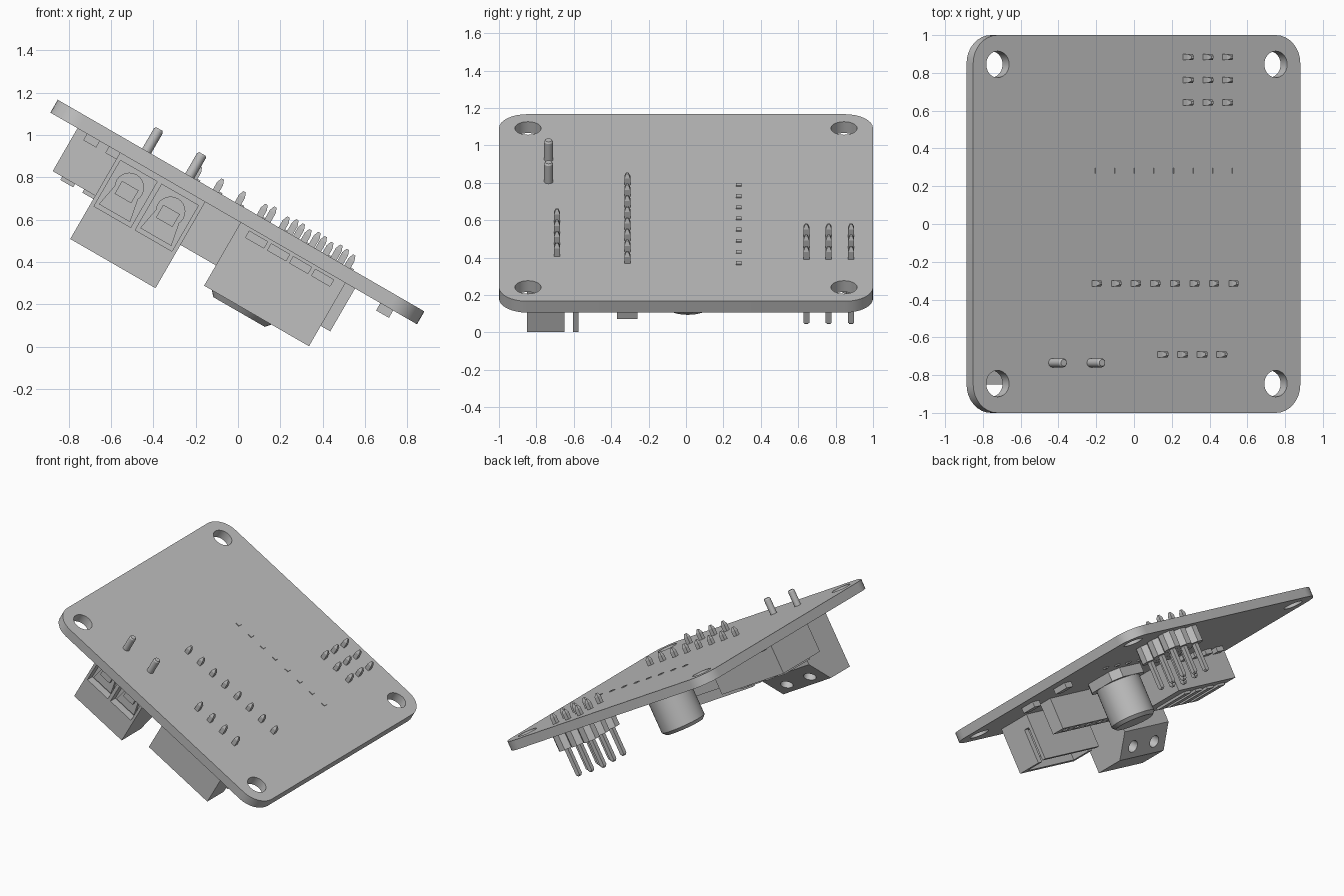
import bpy, bmesh, math
from mathutils import Matrix, Vector

cube = bpy.data.objects.get("Cube")
if cube:
    bpy.data.objects.remove(cube)

# Everything is built flat, component side down, then tilted as one assembly
TILT = Matrix.Translation((0.0145, 0, 0.6665)) @ Matrix.Rotation(math.radians(30), 4, 'Y')
PITCH = 0.12
UNDER = -0.07  # underside of the board

grey = bpy.data.materials.new("plain_grey")
grey.use_nodes = True
grey.diffuse_color = (0.52, 0.52, 0.52, 1)
grey.node_tree.nodes["Principled BSDF"].inputs["Base Color"].default_value = (0.52, 0.52, 0.52, 1)


def finish(name, bm):
    bmesh.ops.recalc_face_normals(bm, faces=bm.faces)
    mesh = bpy.data.meshes.new(name)
    bm.to_mesh(mesh)
    bm.free()
    mesh.materials.append(grey)
    obj = bpy.data.objects.new(name, mesh)
    bpy.context.collection.objects.link(obj)
    obj.matrix_world = TILT
    return obj


def add_box(bm, x, y, z):
    lo, hi = Vector((x[0], y[0], z[0])), Vector((x[1], y[1], z[1]))
    mat = Matrix.Translation((lo + hi) / 2) @ Matrix.Diagonal((*(hi - lo), 1))
    bmesh.ops.create_cube(bm, size=1, matrix=mat)


def boxes(name, items):
    bm = bmesh.new()
    for item in items:
        add_box(bm, *item)
    return finish(name, bm)


def add_prism(bm, points, step):
    face = bm.faces.new([bm.verts.new(p) for p in points])
    out = bmesh.ops.extrude_face_region(bm, geom=[face])
    bmesh.ops.translate(bm, vec=step, verts=[g for g in out["geom"] if isinstance(g, bmesh.types.BMVert)])


def add_cylinder(bm, centre, radius, depth, rot=Matrix(), sides=32, radius2=None):
    bmesh.ops.create_cone(bm, cap_ends=True, segments=sides, radius1=radius,
                          radius2=radius if radius2 is None else radius2,
                          depth=depth, matrix=Matrix.Translation(centre) @ rot)


def carve(obj, cutter):
    cutter.hide_render = True
    mod = obj.modifiers.new("cut", 'BOOLEAN')
    mod.operation, mod.object, mod.solver = 'DIFFERENCE', cutter, 'EXACT'
    bpy.context.view_layer.update()
    mesh = bpy.data.meshes.new_from_object(obj.evaluated_get(bpy.context.evaluated_depsgraph_get()))
    obj.modifiers.clear()
    obj.data = mesh
    bpy.data.objects.remove(cutter)


def smooth(obj):
    bpy.ops.object.select_all(action='DESELECT')
    obj.select_set(True)
    bpy.context.view_layer.objects.active = obj
    bpy.ops.object.shade_smooth_by_angle(angle=math.radians(30))


def pins(name, spots, low, high, half=0.016, taper=0.4):
    # Square pins whose ends narrow above and below the board
    bm = bmesh.new()
    for x, y in spots:
        add_box(bm, (x - half, x + half), (y - half, y + half), (low, high - 0.025))
        rot = Matrix.Rotation(math.pi / 4, 4, 'Z')
        add_cylinder(bm, (x, y, high - 0.0125), half * 1.414, 0.025, rot, 4, half * 1.414 * taper)
    return finish(name, bm)


# Board with rounded corners and four mounting holes
bm = bmesh.new()
outline = []
for k, (sx, sy) in enumerate([(1, 1), (-1, 1), (-1, -1), (1, -1)]):
    for i in range(9):
        a = math.pi / 2 * (k + i / 8)
        outline.append((sx * 0.85 + 0.15 * math.cos(a), sy * 0.85 + 0.15 * math.sin(a), UNDER))
add_prism(bm, outline, (0, 0, 0.07))
board = finish("board", bm)
bm = bmesh.new()
for sx in (-1, 1):
    for sy in (-1, 1):
        add_cylinder(bm, (sx * 0.85, sy * 0.845, -0.035), 0.07, 0.3)
carve(board, finish("hole_cutter", bm))
smooth(board)

# Two-way screw terminal: body profile, wire entries, screw holes
TERMS = (-0.5, -0.275)
bm = bmesh.new()
profile = [(-0.85, UNDER), (-0.85, -0.54), (-0.62, -0.54), (-0.47, -0.38), (-0.47, UNDER)]
add_prism(bm, [(-0.62, y, z) for y, z in profile], (0.465, 0, 0))
terminal = finish("screw_terminal", bm)
bm = bmesh.new()
for x in TERMS:
    add_box(bm, (x - 0.1, x + 0.1), (-0.9, -0.79), (-0.35, -0.1))
    slope = Matrix.Rotation(math.radians(45), 4, 'X')
    add_cylinder(bm, (x, -0.56, -0.475), 0.045, 0.14, slope, 20)
carve(terminal, finish("terminal_cutter", bm))
smooth(terminal)

# Clamp plates inside the wire entries
bm = bmesh.new()
for x in TERMS:
    add_cylinder(bm, (x, -0.8, -0.19), 0.07, 0.03, Matrix.Rotation(math.pi / 2, 4, 'X'), 24)
    wedge = [(-0.06, -0.2), (0.06, -0.2), (0.085, -0.33), (-0.085, -0.33)]
    add_prism(bm, [(x + px, -0.81, pz) for px, pz in wedge], (0, 0.03, 0))
    add_box(bm, (x - 0.045, x + 0.045), (-0.835, -0.79), (-0.25, -0.18))
finish("terminal_clamps", bm)

# Round terminal legs through the board
bm = bmesh.new()
for x in (-0.515, -0.28):
    add_cylinder(bm, (x, -0.735, 0.025), 0.024, 0.17, sides=20)
    add_cylinder(bm, (x, -0.735, 0.115), 0.024, 0.01, sides=20, radius2=0.018)
smooth(finish("terminal_legs", bm))

# Four-way plug header: open shell with slotted end walls
A, B, LOW = 0.038, 0.61, -0.415
PLUG = [0.144 + PITCH * i for i in range(4)]
shell = boxes("plug_shell", [((A, B), (-0.85, -0.575), (LOW, UNDER))])
cuts = [((A + 0.04, B - 0.04), (-0.81, -0.605), (LOW - 0.1, -0.16)),
        ((A - 0.1, B + 0.1), (-0.65, -0.605), (LOW - 0.1, -0.16))]
cuts += [((x - 0.05, x + 0.05), (-0.9, -0.82), (-0.12, -0.085)) for x in PLUG]
for n, cut in enumerate(cuts):
    carve(shell, boxes("shell_cutter", [cut]))
pins("plug_pins", [(x, -0.69) for x in PLUG], -0.36, 0.075)

# Eight-way socket strip with contact slots
SOCKET = [-0.257 + 0.1195 * i for i in range(8)]
strip = boxes("socket_strip", [((-0.335, 0.662), (-0.37, -0.26), (-0.304, UNDER))])
carve(strip, boxes("socket_cutter", [((x - 0.025, x + 0.025), (-0.34, -0.29), (-0.4, -0.2)) for x in SOCKET]))
pins("socket_pins", [(x, -0.314) for x in SOCKET], -0.08, 0.065)

# Row of eight nearly flush pin ends
boxes("flush_pins", [((x - 0.015, x + 0.015), (0.267, 0.297), (-0.08, 0.006))
                     for x in [-0.24 + 0.1195 * i for i in range(8)]])

# Three-by-three pin header with notched plastic cells
GRID = [(0.3 + PITCH * i, 0.643 + PITCH * j) for i in range(3) for j in range(3)]
bm = bmesh.new()
for x, y in GRID:
    add_cylinder(bm, (x, y, -0.13), 0.064, 0.12, Matrix.Rotation(math.pi / 8, 4, 'Z'), 8)
finish("header_plastic", bm)
pins("header_pins", GRID, -0.39, 0.073)
bm = bmesh.new()
for x, y in GRID:
    add_cylinder(bm, (x, y, -0.395), 0.012, 0.015, Matrix.Rotation(math.pi / 4, 4, 'Z'), 4, 0.022)
finish("header_pin_tips", bm)

# Round capacitor on a chamfered square base
bm = bmesh.new()
c, d = 0.17, 0.11
ring = [(c, d), (d, c), (-d, c), (-c, d), (-c, -d), (-d, -c), (d, -c), (c, -d)]
add_prism(bm, [(0.243 + x, 0.01 + y, -0.14) for x, y in ring], (0, 0, 0.07))
finish("capacitor_base", bm)
bm = bmesh.new()
add_cylinder(bm, (0.243, 0.01, -0.27), 0.163, 0.29, sides=40)
add_cylinder(bm, (0.243, 0.01, -0.4275), 0.14, 0.025, sides=40, radius2=0.163)
smooth(finish("capacitor_can", bm))

# Block module with contact tabs above and below
boxes("module_body", [((-0.852, -0.25), (-0.37, 0.07), (-0.304, UNDER))])
tabs = []
for x in [-0.765 + PITCH * i for i in range(4)]:
    tabs.append(((x - 0.035, x + 0.035), (-0.42, -0.36), (-0.105, UNDER)))
    tabs.append(((x - 0.035, x + 0.035), (0.06, 0.12), (-0.105, UNDER)))
    tabs.append(((x - 0.035, x + 0.035), (-0.3, 0.0), (-0.322, -0.3)))
boxes("module_tabs", tabs)

# Small surface parts under the board
boxes("small_chips", [((0.8, 0.87), (y - 0.06, y + 0.06), (-0.11, UNDER)) for y in (-0.3, 0.05)])
